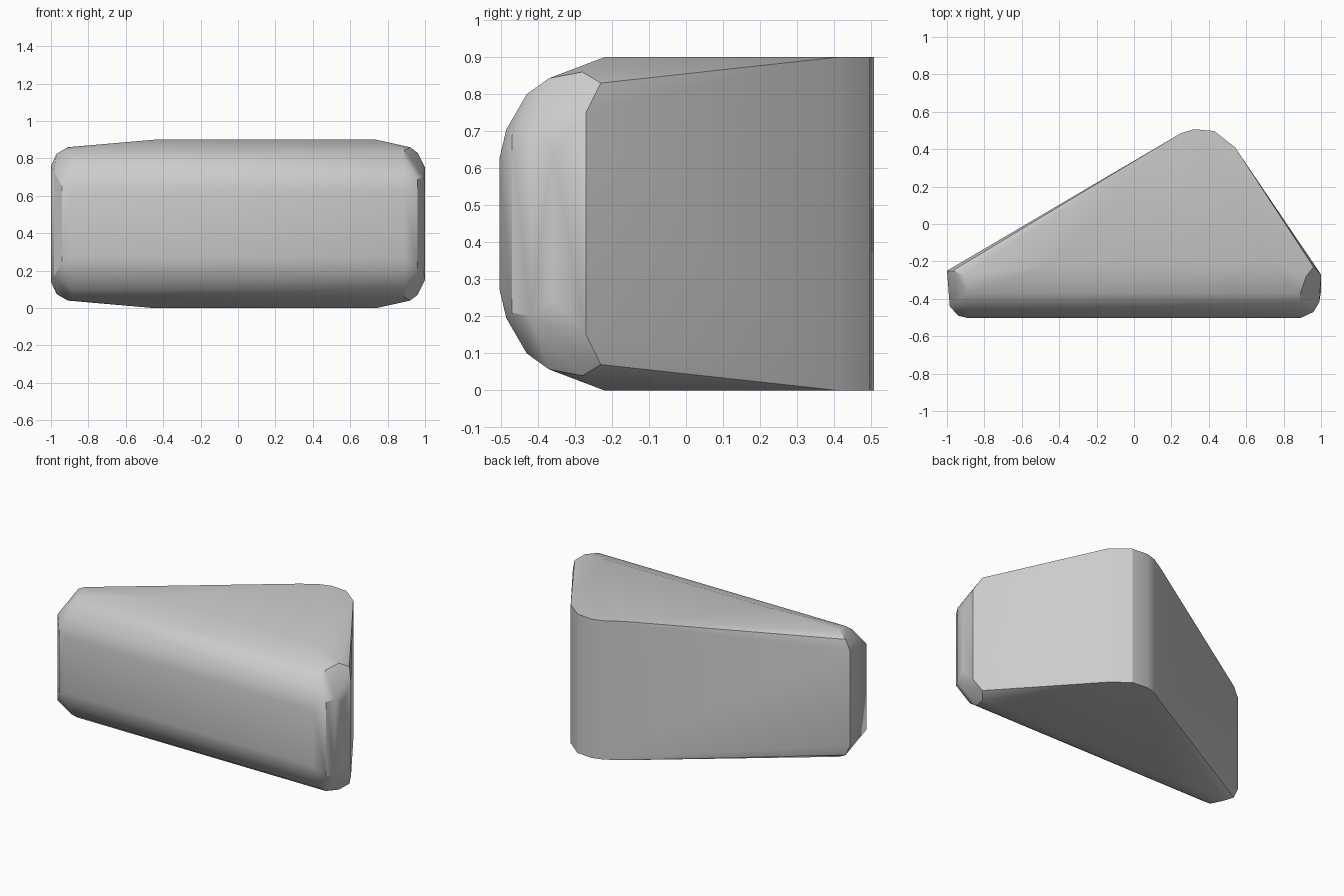
import bpy
import bmesh
import math

cube = bpy.data.objects.get("Cube")
if cube:
    bpy.data.objects.remove(cube, do_unlink=True)

MID = 0.45  # height of the mirror plane

grey = bpy.data.materials.new("plain_grey")
grey.use_nodes = True
grey.diffuse_color = (0.6, 0.6, 0.6, 1)
grey.node_tree.nodes["Principled BSDF"].inputs["Base Color"].default_value = (0.6, 0.6, 0.6, 1)

# Rounded front: (y, half height), swept along x
front = [(-0.503, 0.18), (-0.485, 0.255), (-0.43, 0.35), (-0.37, 0.393)]
points = [(x, y, h) for x in (-0.89, 0.89) for y, h in front]

# Flat top and bottom, ending in the rounded back corner
points += [(-0.45, -0.22, MID), (0.74, -0.22, MID)]
back = [(0.54, 0.41), (0.43, 0.497), (0.32, 0.507), (0.25, 0.485), (0.15, 0.425)]
points += [(x, y, MID) for x, y in back]

# Chamfered right end
points += [(-1, -0.25, 0.31), (-0.985, -0.44, 0.28), (-0.94, -0.49, 0.2),
           (-0.97, -0.25, 0.375), (-0.91, -0.27, 0.41)]
# Chamfered left end
points += [(1, -0.36, 0.2), (1, -0.27, 0.3), (0.99, -0.42, 0.25), (0.96, -0.47, 0.24),
           (0.96, -0.23, 0.38), (0.92, -0.28, 0.41)]

# Wrap the points and their mirror images in a convex skin
bm = bmesh.new()
for x, y, h in points:
    for side in (-1, 1):
        bm.verts.new((x, y, MID + side * h))
result = bmesh.ops.convex_hull(bm, input=bm.verts[:])
loose = [v for v in bm.verts if not v.link_faces]
bmesh.ops.delete(bm, geom=loose, context="VERTS")
bmesh.ops.dissolve_limit(bm, angle_limit=math.radians(1), verts=bm.verts[:], edges=bm.edges[:])
bmesh.ops.recalc_face_normals(bm, faces=bm.faces[:])

mesh = bpy.data.meshes.new("wedge_block")
bm.to_mesh(mesh)
bm.free()
mesh.materials.append(grey)
block = bpy.data.objects.new("wedge_block", mesh)
bpy.context.collection.objects.link(block)

# Soft shading across the rounded edges
bpy.ops.object.select_all(action="DESELECT")
block.select_set(True)
bpy.context.view_layer.objects.active = block
bpy.ops.object.shade_smooth_by_angle(angle=math.radians(32))
